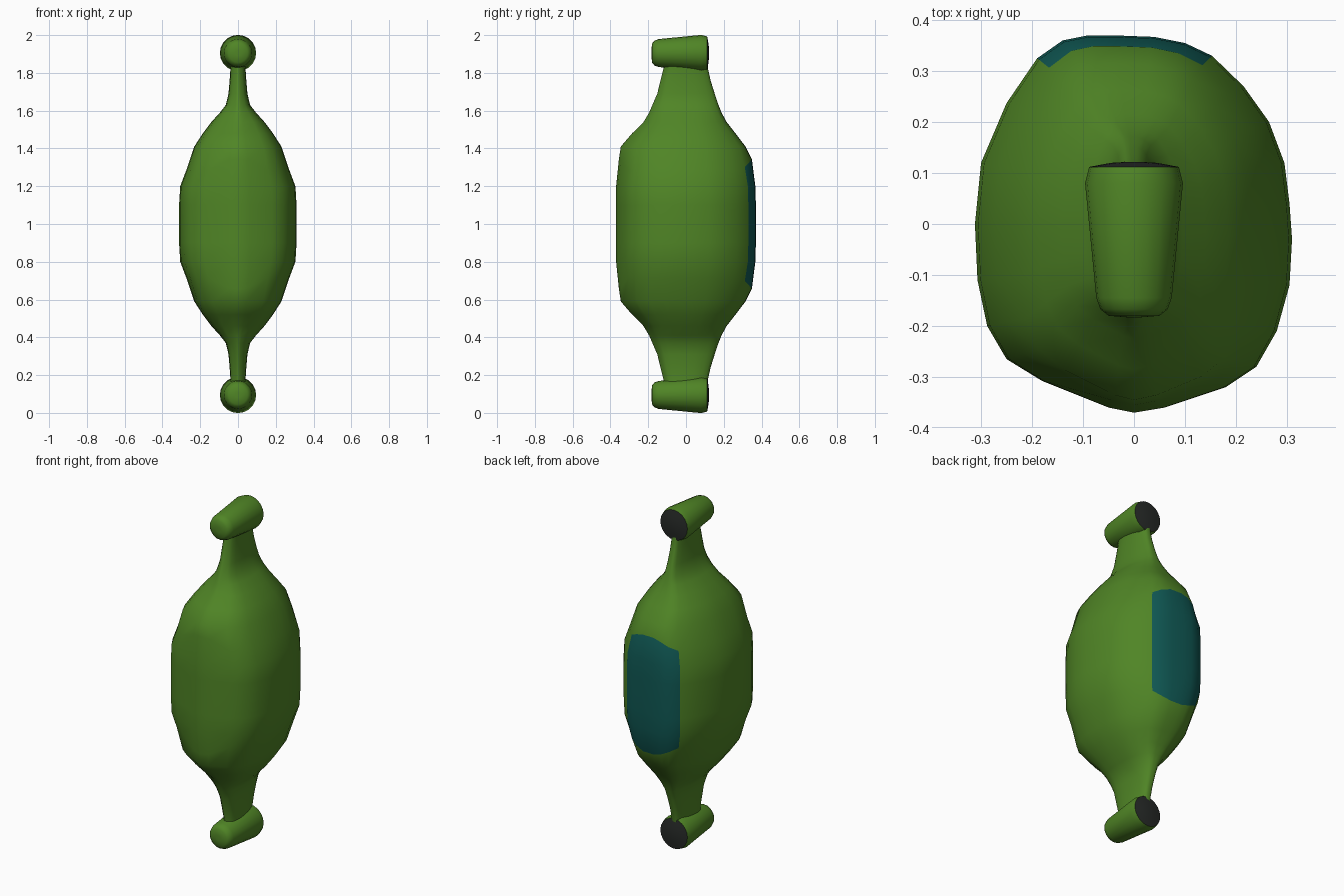
import bpy, bmesh, math

if "Cube" in bpy.data.objects:
    bpy.data.objects.remove(bpy.data.objects["Cube"])


def material(name, rgb):
    m = bpy.data.materials.new(name)
    m.diffuse_color = (*rgb, 1)
    m.use_nodes = True
    m.node_tree.nodes["Principled BSDF"].inputs["Base Color"].default_value = m.diffuse_color
    return m


GREEN = material("hull green", (0.080, 0.235, 0.019))
TEAL = material("panel teal", (0.005, 0.098, 0.088))
DARK = material("vent dark", (0.020, 0.023, 0.021))


def loft(name, rings, mats, pick, angle):
    """Skin closed rings of points, cap both ends, colour faces with pick(ring, side)."""
    bm = bmesh.new()
    vs = [[bm.verts.new(p) for p in r] for r in rings]
    n = len(rings[0])
    for i in range(len(vs) - 1):
        for j in range(n):
            k = (j + 1) % n
            f = bm.faces.new((vs[i][j], vs[i][k], vs[i + 1][k], vs[i + 1][j]))
            f.material_index = pick(i, j)
    bm.faces.new(vs[0][::-1]).material_index = pick(0, 0)
    bm.faces.new(vs[-1]).material_index = pick(len(vs) - 2, 0)
    bmesh.ops.recalc_face_normals(bm, faces=bm.faces)
    me = bpy.data.meshes.new(name)
    bm.to_mesh(me)
    bm.free()
    for m in mats:
        me.materials.append(m)
    ob = bpy.data.objects.new(name, me)
    bpy.context.collection.objects.link(ob)
    bpy.ops.object.select_all(action='DESELECT')
    bpy.context.view_layer.objects.active = ob
    ob.select_set(True)
    bpy.ops.object.shade_smooth_by_angle(angle=math.radians(angle))
    return ob


# Hull outline seen from above, counter-clockwise from the front tip
OUTLINE = [(0, -.37), (.06, -.36), (.18, -.32), (.24, -.28), (.28, -.21), (.305, -.12),
           (.31, -.03), (.305, .04), (.295, .12), (.265, .2), (.215, .27), (.153, .33),
           (.10, .355), (.04, .367), (-.04, .37), (-.09, .37), (-.14, .36), (-.19, .325),
           (-.25, .237), (-.30, .12), (-.312, 0), (-.307, -.11), (-.288, -.2),
           (-.25, -.265), (-.18, -.308), (-.05, -.36)]
# Distance from mid height, half width, front depth, back depth (hull, then pylon)
SECTIONS = [(.10, .31, .37, .37), (.20, .304, .37, .367), (.345, .272, .355, .349),
            (.41, .230, .345, .315), (.48, .185, .285, .262), (.54, .140, .225, .215),
            (.59, .095, .195, .188), (.63, .064, .178, .172), (.69, .050, .152, .152),
            (.76, .044, .135, .130), (.82, .040, .120, .117), (.89, .045, .115, .108)]


def hull_ring(side, d, hw, front, back):
    pts = []
    for x, y in OUTLINE:
        # the panel edge ring dips towards the sides
        dip = min(.06, .06 * (x / .18) ** 2) if d == .345 else 0
        pts.append((x * hw / .31, y * (front if y < 0 else back) / .37, 1 + side * (d - dip)))
    return pts


rings = [hull_ring(-1, *s) for s in reversed(SECTIONS)] + [hull_ring(1, *s) for s in SECTIONS]
mid = len(SECTIONS) - 1
# Hull with both pylons; the teal panel covers the rear faces around mid height
loft("hull_and_pylons", rings, [GREEN, TEAL],
     lambda i, j: int(abs(i - mid) <= 2 and 11 <= j <= 16), 60)

# Tapered pods at both ends, dark rear vents
PROFILE = [(-.183, .015), (-.18, .05), (-.167, .066), (-.145, .074),
           (.08, .096), (.112, .088), (.12, .045), (.122, .01)]
N = 20
for name, cz in (("upper_pod", 1.905), ("lower_pod", .095)):
    pod = [[(r * math.cos(2 * math.pi * a / N), y, cz + r * math.sin(2 * math.pi * a / N))
            for a in range(N)] for y, r in PROFILE]
    loft(name, pod, [GREEN, DARK], lambda i, j: int(i >= 5), 45)
